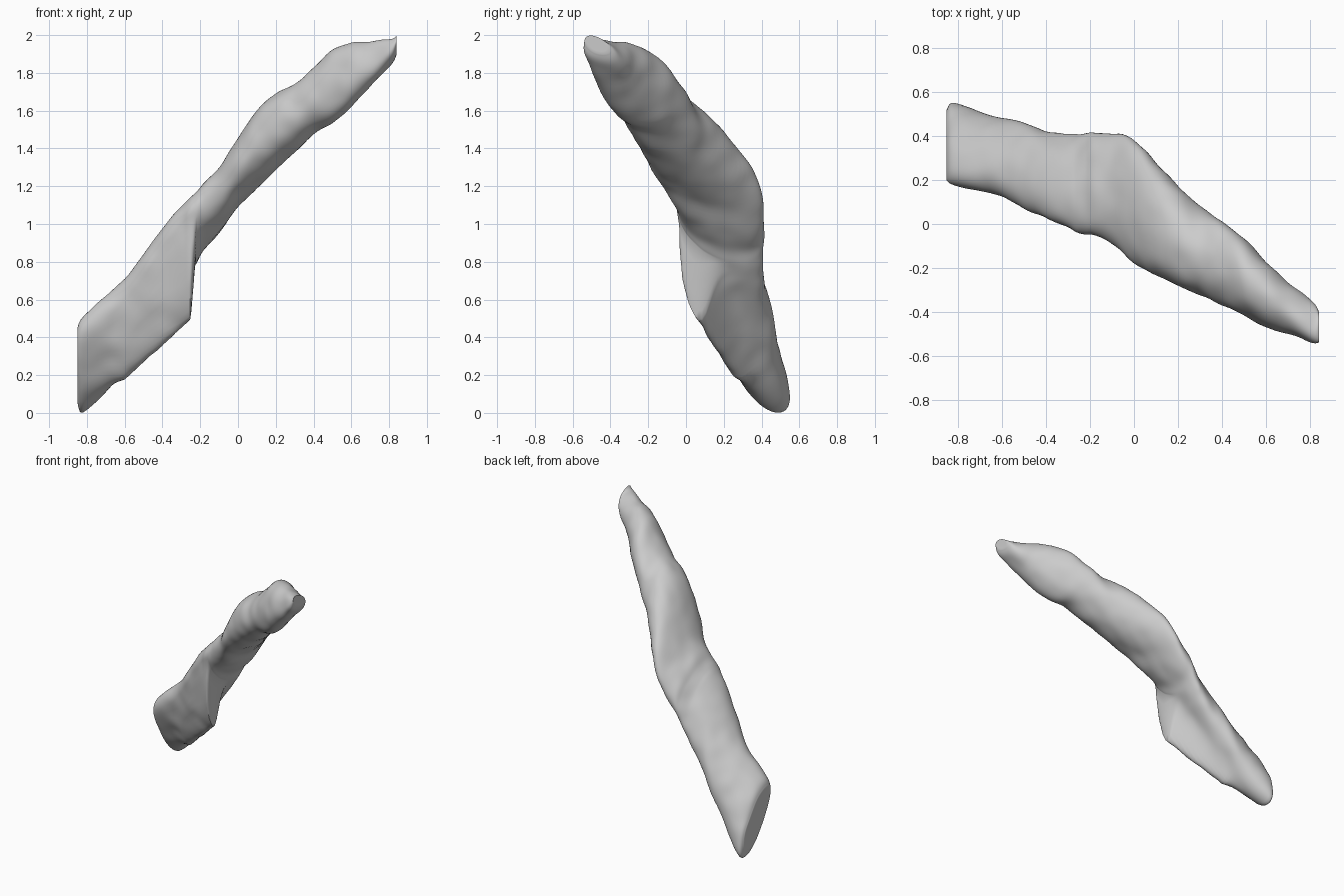
import bpy, bmesh, math
from mathutils import Vector, noise

cube = bpy.data.objects.get("Cube")
if cube:
    bpy.data.objects.remove(cube, do_unlink=True)

SIDES, STEPS = 64, 6

# Cross-sections along the shaft: x, bottom, top, front, back, lean
SECTIONS = [
    (-.85, .05, .45, .19, .52, -.7),
    (-.82, 0, .51, .17, .55, -.65),
    (-.7, .12, .62, .14, .51, -.55),
    (-.6, .25, .71, .12, .48, -.5),
    (-.5, .39, .83, .07, .46, -.5),
    (-.4, .53, .97, .03, .42, -.5),
    (-.3, .67, 1.08, -.01, .41, -.5),
    (-.26, .73, 1.12, -.03, .41, -.5),
    (-.22, .79, 1.16, -.04, .41, -.45),
    (-.18, .86, 1.21, -.045, .41, -.4),
    (-.1, .95, 1.29, -.08, .41, -.4),
    (0, 1.09, 1.45, -.16, .38, -.35),
    (.1, 1.19, 1.6, -.22, .28, -.35),
    (.2, 1.29, 1.69, -.27, .17, -.3),
    (.3, 1.38, 1.74, -.31, .08, -.25),
    (.4, 1.48, 1.83, -.36, .01, -.2),
    (.5, 1.54, 1.92, -.41, -.07, -.1),
    (.6, 1.63, 1.96, -.46, -.17, -.05),
    (.7, 1.73, 1.965, -.49, -.27, -.1),
    (.81, 1.84, 1.98, -.54, -.35, -.4),
    (.84, 1.9, 2, -.54, -.4, -.5),
]


def clamp(v, low=0.0, high=1.0):
    return max(low, min(high, v))


def smooth_rows(rows):
    """Pass a smooth curve through the sections."""
    out = []
    for i in range(len(rows) - 1):
        a, b, c, d = (rows[clamp(i + k, 0, len(rows) - 1)] for k in (-1, 0, 1, 2))
        for s in range(STEPS):
            t = s / STEPS
            out.append([q + t / 2 * (r - p + t * (2 * p - 5 * q + 4 * r - w
                        + t * (3 * (q - r) + w - p)))
                        for p, q, r, w in zip(a, b, c, d)])
    return out + [rows[-1]]


def lobe(t, degrees):
    """Weight that peaks in one direction around the section."""
    return max(0, math.cos(t - math.radians(degrees))) ** 4


def ring(bm, row, scale=1.0):
    """Leaning oval cross-section, with a keel under the front of the lower half."""
    x, bottom, top, front, back, lean = row
    centre = Vector((x, (front + back) / 2, (bottom + top) / 2))
    lower_front = clamp(.5 * x + .13, -.2, .15)
    upper_front = .1 * clamp(1 - abs(x + .25) * 2.5)
    keel_z = .9 * (x + .8)
    keel_y = .42 - .7 * keel_z
    keel_strength = clamp((-.22 - x) / .03) * clamp((x + .8) * 5)
    verts = []
    for i in range(SIDES):
        t = math.tau * i / SIDES
        offset = Vector((0, (back - front) / 2 * math.cos(t),
                         (top - bottom) / 2 * math.sin(t + math.asin(lean))))
        # Fuller or hollower front corners
        offset *= 1 + lower_front * lobe(t, 225) + upper_front * lobe(t, 140)
        p = centre + offset * scale
        # Thin keel pulled down from the underside, steeper on its inner side
        width = .12 if p.y < keel_y else .08
        pull = keel_strength * clamp(-2.5 * math.sin(t))
        pull *= math.exp(-((p.y - keel_y) / width) ** 2)
        p.z -= pull * max(0, p.z - keel_z)
        # Slightly uneven surface
        rough = noise.noise(p * 9) * .01
        verts.append(bm.verts.new(p + offset.normalized() * rough * scale))
    return verts


# Shaft with a flat cut at the lower end and a blunt tip at the upper end
bm = bmesh.new()
rows = smooth_rows(SECTIONS)
rings = [ring(bm, rows[0], .9)] + [ring(bm, r) for r in rows] + [ring(bm, rows[-1], .7)]
for lower, upper in zip(rings, rings[1:]):
    for i in range(SIDES):
        j = (i + 1) % SIDES
        bm.faces.new((lower[i], lower[j], upper[j], upper[i]))
bm.faces.new(rings[0])
bm.faces.new(rings[-1])
bmesh.ops.recalc_face_normals(bm, faces=bm.faces)
mesh = bpy.data.meshes.new("bone_fragment")
bm.to_mesh(mesh)
bm.free()
bone = bpy.data.objects.new("bone_fragment", mesh)
bpy.context.collection.objects.link(bone)

# Plain grey surface
grey = bpy.data.materials.new("light_grey")
grey.use_nodes = True
colour = (.6, .6, .6, 1)
grey.diffuse_color = colour
grey.node_tree.nodes["Principled BSDF"].inputs["Base Color"].default_value = colour
mesh.materials.append(grey)

bpy.context.view_layer.objects.active = bone
bone.select_set(True)
bpy.ops.object.shade_smooth_by_angle(angle=math.radians(60))
